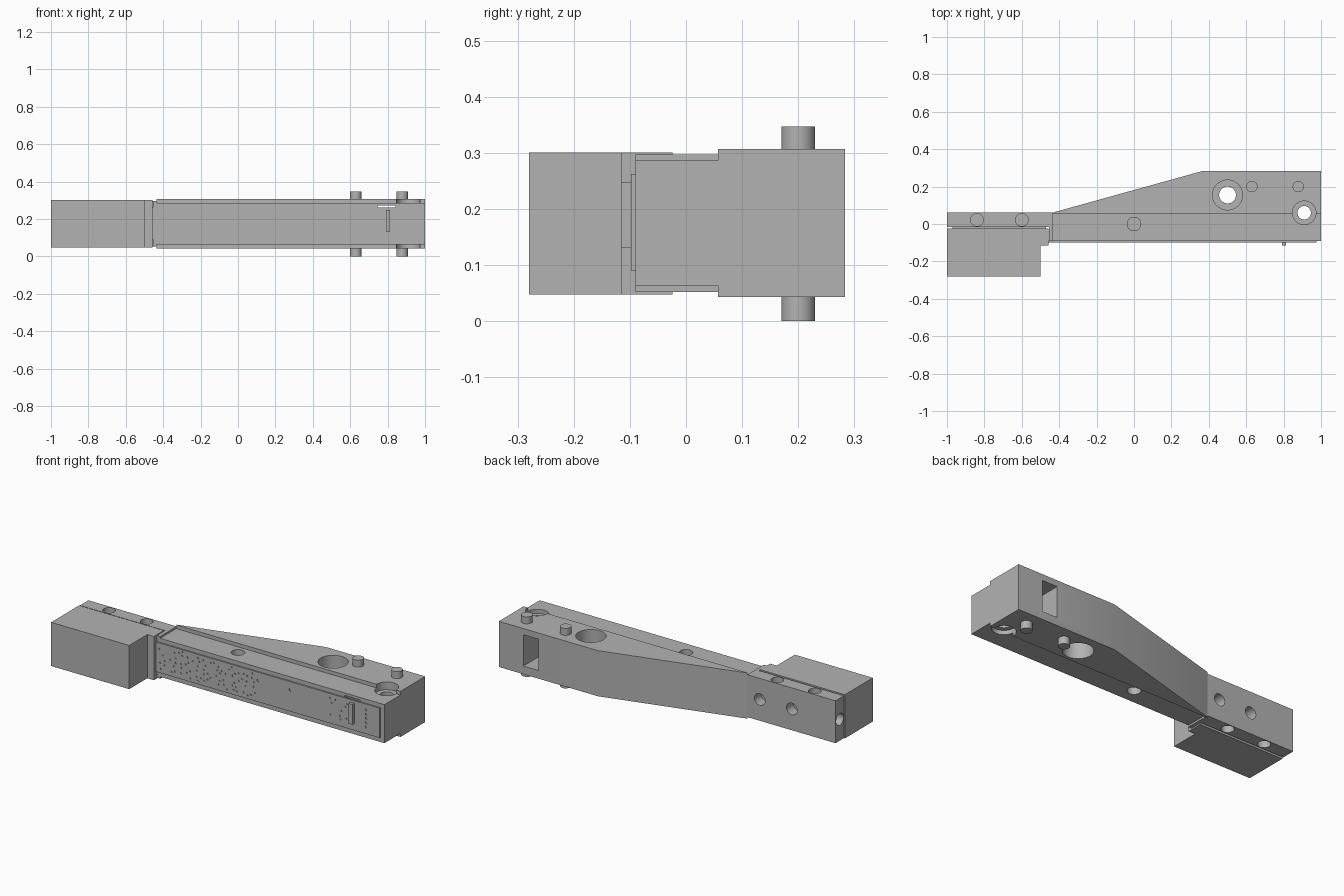
import bpy, bmesh, math, random
from mathutils import Matrix

if "Cube" in bpy.data.objects:
    bpy.data.objects.remove(bpy.data.objects["Cube"])

random.seed(4)
MID = 0.175  # height of the horizontal symmetry plane

metal = bpy.data.materials.new("plain_grey")
metal.use_nodes = True
metal.diffuse_color = (0.45, 0.45, 0.45, 1)
metal.node_tree.nodes["Principled BSDF"].inputs["Base Color"].default_value = metal.diffuse_color


def finish(name, bm):
    bmesh.ops.recalc_face_normals(bm, faces=bm.faces)
    mesh = bpy.data.meshes.new(name)
    bm.to_mesh(mesh)
    bm.free()
    mesh.materials.append(metal)
    obj = bpy.data.objects.new(name, mesh)
    bpy.context.collection.objects.link(obj)
    return obj


def prism(name, outline, z0, z1):
    bm = bmesh.new()
    face = bm.faces.new([bm.verts.new((x, y, z0)) for x, y in outline])
    top = bmesh.ops.extrude_face_region(bm, geom=[face])["geom"]
    verts = [v for v in top if isinstance(v, bmesh.types.BMVert)]
    bmesh.ops.translate(bm, verts=verts, vec=(0, 0, z1 - z0))
    return finish(name, bm)


def box(name, x, y, z):
    return prism(name, [(x[0], y[0]), (x[1], y[0]), (x[1], y[1]), (x[0], y[1])], *z)


def add_rod(bm, center, radius, length, axis="Z", sides=40):
    turn = {"X": Matrix.Rotation(math.pi / 2, 4, "Y"),
            "Y": Matrix.Rotation(math.pi / 2, 4, "X"),
            "Z": Matrix.Identity(4)}[axis]
    bmesh.ops.create_cone(bm, cap_ends=True, segments=sides, radius1=radius, radius2=radius,
                          depth=length, matrix=Matrix.Translation(center) @ turn)


def rods(name, items):
    bm = bmesh.new()
    for item in items:
        add_rod(bm, *item)
    return finish(name, bm)


def boolean(target, tool, operation="DIFFERENCE"):
    mod = target.modifiers.new("boolean", "BOOLEAN")
    mod.operation, mod.solver, mod.object = operation, "EXACT", tool
    bpy.context.view_layer.objects.active = target
    bpy.ops.object.modifier_apply(modifier=mod.name)
    bpy.data.objects.remove(tool)


def both_ends(x, y, radius, half_height, depth):
    # A blind hole from the top and its mirror from the bottom
    return [((x, y, MID + s * half_height), radius, 2 * depth) for s in (1, -1)]


# Arm: straight front beam joined to the thicker tapered back
arm = box("arm", (-0.435, 1), (-0.09, 0.057), (0.063, 0.286))
back = prism("arm_back", [(-0.435, 0.057), (1, 0.057), (1, 0.283), (0.365, 0.283), (-0.435, 0.061)],
             0.043, 0.307)
boolean(arm, back, "UNION")

# Holes through the arm, with wider recesses at both ends
boolean(arm, rods("hole_cutter", [((0.5, 0.155, MID), 0.045, 1), ((0.91, 0.06, MID), 0.036, 1)]))
recesses = both_ends(0.5, 0.155, 0.08, 0.132, 0.1) + both_ends(0.91, 0.06, 0.063, 0.132, 0.045)
recesses += both_ends(0, 0, 0.036, 0.111, 0.08)
boolean(arm, rods("recess_cutter", recesses))
boolean(arm, box("window_cutter", (0.745, 0.843), (-0.5, 0.5), (0.09, 0.271)))

# Mounting bar with holes in the top, bottom, back and end
bar = prism("mounting_bar", [(-1, -0.016), (-0.455, -0.016), (-0.455, -0.09), (-0.435, -0.09),
                             (-0.435, 0.061), (-1, 0.061)], 0.052, 0.297)
holes = both_ends(-0.84, 0.022, 0.034, 0.1225, 0.07) + both_ends(-0.6, 0.022, 0.034, 0.1225, 0.07)
holes += [((x, 0.06, MID), 0.034, 0.12, "Y") for x in (-0.72, -0.515)]
holes += [((-1, 0.022, MID), 0.034, 0.2, "X")]
for hole in holes:
    boolean(bar, rods("bar_cutter", [hole]))

# End block with its stepped inner side, and the spacer in the narrow gap
block = prism("end_block", [(-1, -0.28), (-0.5, -0.28), (-0.5, -0.115), (-0.458, -0.115),
                            (-0.458, -0.024), (-1, -0.024)], 0.047, 0.3)
spacer = box("gap_spacer", (-0.97, -0.47), (-0.024, -0.016), (0.07, 0.28))

# Locating pins, sticking out above and below
pins = []
for x in (0.63, 0.878):
    for side, z in (("upper", 0.322), ("lower", 0.028)):
        pins.append(rods(f"{side}_pin", [((x, 0.2, z), 0.03, 0.05 if side == "upper" else 0.056)]))
        pins[-1].location.z = 0

# Thin board on the front, with many tiny drilled holes
board = box("front_board", (-0.457, 0.975), (-0.098, -0.09), (0.09, 0.262))
dots = [(x, 0.215, 0.01) for x in (0.2, 0.405)]
dots += [(0.89, 0.13 + 0.025 * i, 0.007) for i in range(5)]


def scatter(count, x0, x1, z0, z1):
    goal, tries = len(dots) + count, 0
    while len(dots) < goal and tries < 3000:
        tries += 1
        x, z = random.uniform(x0, x1), random.uniform(z0, z1)
        if all(math.hypot(x - a, z - b) > 0.02 for a, b, r in dots):
            dots.append((x, z, 0.005))


scatter(78, -0.44, 0.18, 0.11, 0.25)
scatter(10, 0.65, 0.77, 0.11, 0.24)
boolean(board, rods("dot_cutter", [((x, -0.098, z), r, 0.01, "Y", 10) for x, z, r in dots]))

# Small upright connector on the board
connector = box("connector", (0.79, 0.813), (-0.116, -0.098), (0.13, 0.247))

# Smooth the round walls, keep the machined edges sharp
bpy.ops.object.select_all(action="DESELECT")
for obj in [arm, bar, block, spacer, board, connector] + pins:
    obj.select_set(True)
bpy.context.view_layer.objects.active = arm
bpy.ops.object.shade_smooth_by_angle(angle=math.radians(35))
